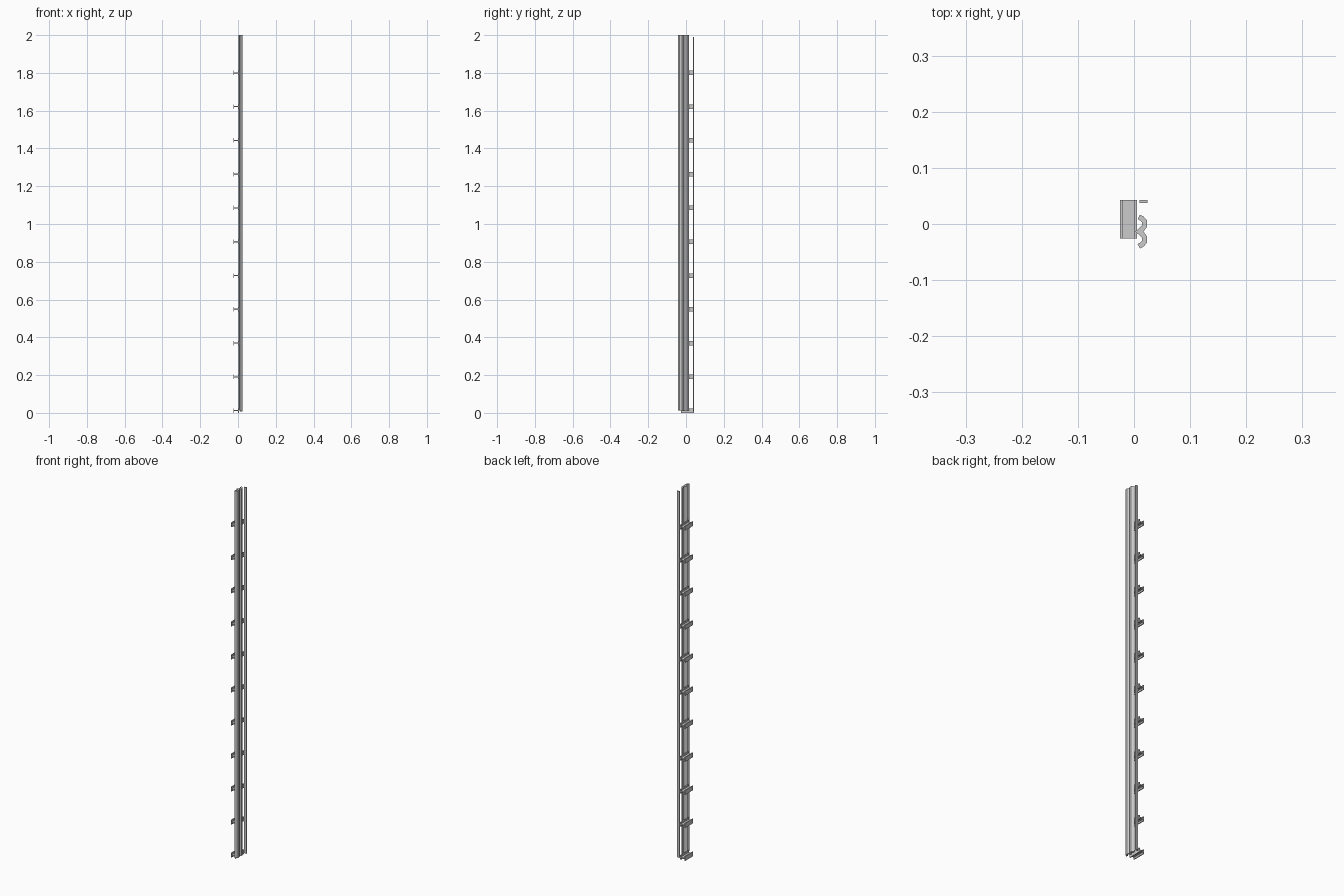
import bpy
from mathutils import Vector

if "Cube" in bpy.data.objects:
    bpy.data.objects.remove(bpy.data.objects["Cube"])


def prism(name, pts, axis, lo, hi):
    """Extrude a closed outline: axis 'z' takes (x, y) points, 'y' takes (x, z)."""
    n = len(pts)
    place = (lambda p, t: (p[0], p[1], t)) if axis == 'z' else (lambda p, t: (p[0], t, p[1]))
    verts = [place(p, t) for t in (lo, hi) for p in pts]
    faces = [tuple(range(n))[::-1], tuple(range(n, 2 * n))]
    faces += [(i, (i + 1) % n, n + (i + 1) % n, n + i) for i in range(n)]
    if axis == 'y':
        faces = [f[::-1] for f in faces]
    me = bpy.data.meshes.new(name)
    me.from_pydata(verts, [], faces)
    me.update()
    ob = bpy.data.objects.new(name, me)
    bpy.context.collection.objects.link(ob)
    return ob


def thicken(path, t):
    """Offset an open path to both sides to make a closed sheet outline."""
    path = [Vector(p) for p in path]
    left, right = [], []
    for i, p in enumerate(path):
        a = (p - path[i - 1]).normalized() if i else None
        b = (path[i + 1] - p).normalized() if i < len(path) - 1 else None
        a, b = a or b, b or a
        d = (a + b).normalized()
        n = Vector((-d.y, d.x)) * (t / 2 / max(d.dot(a), 0.5))
        left.append(p + n)
        right.append(p - n)
    return right + left[::-1]


# Corrugated rail: two mirrored lobes
MID = -0.0135
half = [(0.009, 0.0), (0.0145, 0.0045), (0.0188, 0.0100), (0.0188, 0.0180),
        (0.0145, 0.0230), (0.0085, 0.0262)]
path = [(x, MID + y) for x, y in half[::-1]] + [(x, MID - y) for x, y in half[1:]]
prism("corrugated_rail", thicken(path, 0.009)[::-1], 'z', 0.012, 2.0)

# Flat upper rail
prism("thin_rail", [(0.010, 0.037), (0.0245, 0.037), (0.0245, 0.043), (0.010, 0.043)],
      'z', 0.008, 1.99)

# I-section posts
X0, X1, F, H, W = -0.025, 0.005, 0.005, 0.012, 0.003
for i in range(11):
    z = H + i * 0.1788
    outline = [(X0, -H), (X0 + F, -H), (X0 + F, -W), (X1 - F, -W), (X1 - F, -H), (X1, -H),
               (X1, H), (X1 - F, H), (X1 - F, W), (X0 + F, W), (X0 + F, H), (X0, H)]
    prism(f"post_{i + 1}", [(x, z + h) for x, h in outline], 'y', -0.026, 0.043)
